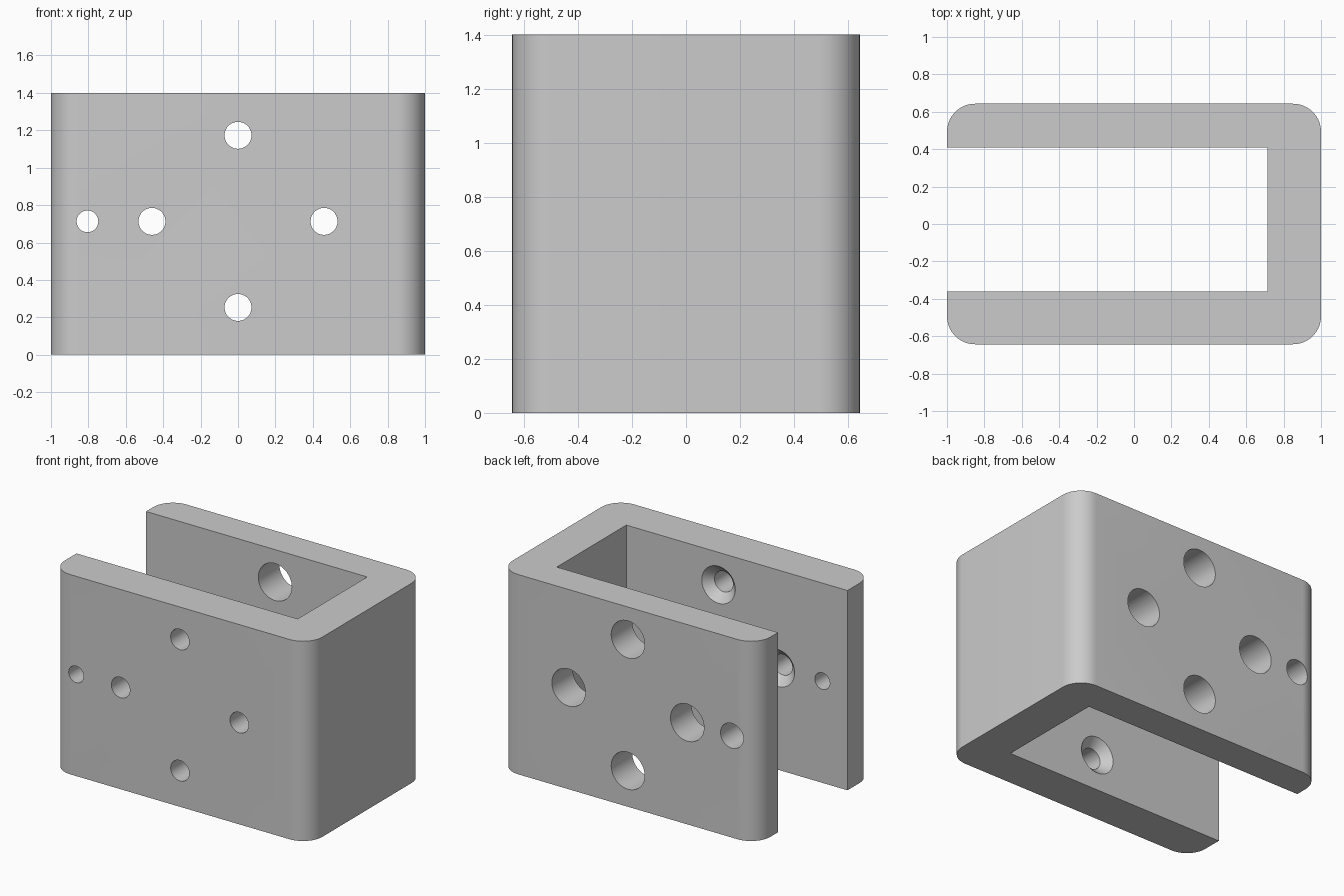
import bpy, bmesh
from math import sin, cos, pi, radians

cube = bpy.data.objects.get("Cube")
if cube:
    bpy.data.objects.remove(cube, do_unlink=True)

HALF_X, HALF_Y, HEIGHT, RADIUS = 1.0, 0.643, 1.4, 0.15
SLOT_FRONT, SLOT_BACK, SLOT_END = -0.36, 0.41, 0.715

grey = bpy.data.materials.new("plain grey")
grey.use_nodes = True
grey.diffuse_color = (0.6, 0.6, 0.6, 1)
grey.node_tree.nodes["Principled BSDF"].inputs["Base Color"].default_value = (0.6, 0.6, 0.6, 1)


def make_object(name, bm):
    bmesh.ops.recalc_face_normals(bm, faces=bm.faces)
    mesh = bpy.data.meshes.new(name)
    bm.to_mesh(mesh)
    bm.free()
    mesh.materials.append(grey)
    obj = bpy.data.objects.new(name, mesh)
    bpy.context.collection.objects.link(obj)
    return obj


def rounded_corner(sx, sy, start, steps=14):
    """Quarter arc, counter-clockwise from the start angle."""
    cx, cy = sx * (HALF_X - RADIUS), sy * (HALF_Y - RADIUS)
    angles = [radians(start + 90 * i / steps) for i in range(steps + 1)]
    return [(cx + RADIUS * cos(a), cy + RADIUS * sin(a)) for a in angles]


def add_turned_hole(bm, x, z, profile, sides=48):
    """Solid of revolution about the y direction, from (y, radius) pairs."""
    rings = [[bm.verts.new((x + r * cos(2 * pi * i / sides), y, z + r * sin(2 * pi * i / sides)))
              for i in range(sides)] for y, r in profile]
    for a, b in zip(rings, rings[1:]):
        for i in range(sides):
            j = (i + 1) % sides
            bm.faces.new((a[i], a[j], b[j], b[i]))
    bm.faces.new(rings[0])
    bm.faces.new(rings[-1])


# U-shaped body with rounded outer corners
outline = (rounded_corner(-1, -1, 180) + rounded_corner(1, -1, 270)
           + rounded_corner(1, 1, 0) + rounded_corner(-1, 1, 90)
           + [(-HALF_X, SLOT_BACK), (SLOT_END, SLOT_BACK),
              (SLOT_END, SLOT_FRONT), (-HALF_X, SLOT_FRONT)])
bm = bmesh.new()
base = bm.faces.new([bm.verts.new((x, y, 0)) for x, y in outline])
top = bmesh.ops.extrude_face_region(bm, geom=[base])["geom"]
bmesh.ops.translate(bm, vec=(0, 0, HEIGHT),
                    verts=[v for v in top if isinstance(v, bmesh.types.BMVert)])
body = make_object("channel_bracket", bm)

# Screw holes: narrow and countersunk in front wall, wide in back wall
screw, access, flare = 0.072, 0.13, 0.16
screw_profile = [(-0.8, screw), (SLOT_FRONT - (access - screw), screw),
                 (SLOT_FRONT + (flare - access), flare), (0, flare),
                 (0, access), (0.8, access)]
pin_profile = [(-0.8, 0.058), (0, 0.058), (0, 0.087), (0.8, 0.087)]
bm = bmesh.new()
for dx, dz in ((0.46, 0), (-0.46, 0), (0, 0.46), (0, -0.46)):
    add_turned_hole(bm, dx, 0.713 + dz, screw_profile)
add_turned_hole(bm, -0.805, 0.713, pin_profile)
cutter = make_object("hole_cutter", bm)
cutter.hide_render = True

# Cut the holes and shade the curved walls
cut = body.modifiers.new("holes", "BOOLEAN")
cut.operation = "DIFFERENCE"
cut.solver = "EXACT"
cut.object = cutter
bpy.ops.object.select_all(action="DESELECT")
body.select_set(True)
bpy.context.view_layer.objects.active = body
bpy.ops.object.modifier_apply(modifier=cut.name)
bpy.data.objects.remove(cutter, do_unlink=True)
bpy.ops.object.shade_smooth_by_angle(angle=radians(30))
